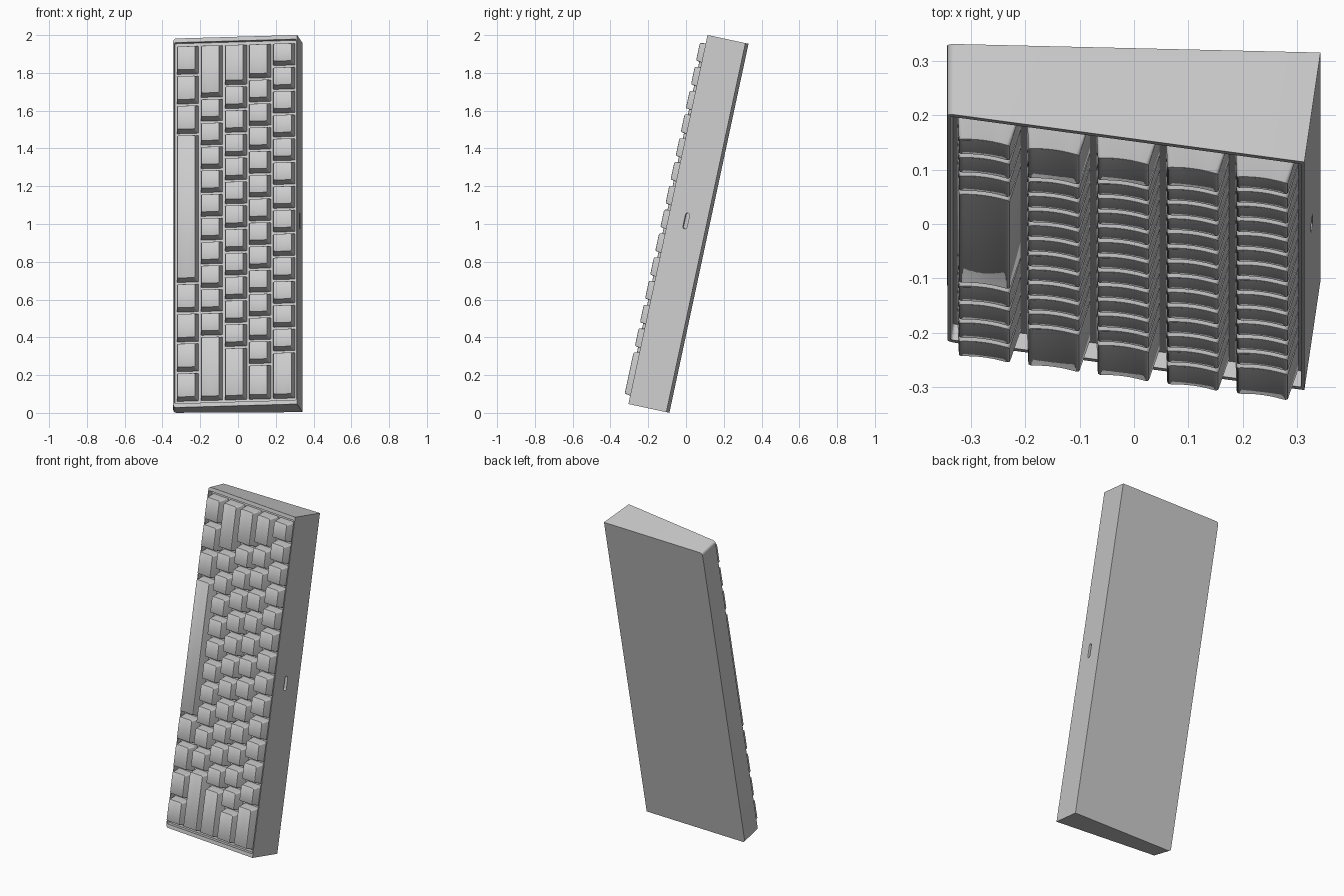
import bpy, bmesh, math
from mathutils import Matrix, Vector

if "Cube" in bpy.data.objects:
    bpy.data.objects.remove(bpy.data.objects["Cube"])

# Board frame: a = across the rows, b = along the board, c = out of the key face
T = math.radians(12.1)
N = Vector((0, math.cos(T), -math.sin(T)))
L = Vector((0, math.sin(T), math.cos(T)))
X = Vector((1, 0, 0))
E = 0.9906 * X - 0.137 * N
M = -0.137 * X - 0.9906 * N
E.normalize()
M.normalize()
O = -0.015 * X - 0.2627 * N + 0.981 * L
FRAME = Matrix(((E.x, L.x, M.x, O.x), (E.y, L.y, M.y, O.y),
                (E.z, L.z, M.z, O.z), (0, 0, 0, 1)))
LENGTH, U = 1.998, 0.1288


def add(name, mesh, loc=(0, 0, 0)):
    ob = bpy.data.objects.new(name, mesh)
    bpy.context.collection.objects.link(ob)
    ob.matrix_world = FRAME @ Matrix.Translation(loc)
    return ob


def finish(bm, name):
    bmesh.ops.recalc_face_normals(bm, faces=bm.faces)
    me = bpy.data.meshes.new(name)
    bm.to_mesh(me)
    bm.free()
    return me


def smooth(ob, angle):
    bpy.ops.object.select_all(action='DESELECT')
    ob.select_set(True)
    bpy.context.view_layer.objects.active = ob
    bpy.ops.object.shade_smooth_by_angle(angle=math.radians(angle))


def box_cutter(name, size, loc, round_axis, radius):
    bm = bmesh.new()
    bmesh.ops.create_cube(bm, size=1)
    bmesh.ops.scale(bm, vec=size, verts=bm.verts)
    edges = [e for e in bm.edges
             if abs((e.verts[0].co - e.verts[1].co)[round_axis]) > 1e-5]
    bmesh.ops.bevel(bm, geom=edges, offset=radius, segments=4, profile=0.5, affect='EDGES')
    ob = add(name, finish(bm, name), loc)
    ob.hide_render = True
    ob.hide_viewport = True
    return ob


# Wedge-shaped case, with the thin side's end corners rounded
section = [(-0.331, 0), (0.331, 0), (0.3322, -0.2077), (-0.3491, -0.130)]
bm = bmesh.new()
ends = [[bm.verts.new((a, s * LENGTH / 2, c)) for a, c in section] for s in (-1, 1)]
for ring in ends:
    bm.faces.new(ring)
for i in range(4):
    j = (i + 1) % 4
    bm.faces.new((ends[0][i], ends[0][j], ends[1][j], ends[1][i]))
corners = [bm.edges.get((r[0], r[3])) for r in ends]
bmesh.ops.bevel(bm, geom=corners, offset=0.016, segments=5, profile=0.5, affect='EDGES')
case = add("case", finish(bm, "case"))
smooth(case, 30)

# Recessed key well and the cable port
cutters = [
    box_cutter("key_well_cutter", (0.650, LENGTH - 0.044, 0.06), (0, 0, 0), 2, 0.006),
    box_cutter("port_cutter", (0.06, 0.085, 0.022), (0.332, 0.013, -0.097), 0, 0.0105),
]
for c in cutters:
    mod = case.modifiers.new(c.name, 'BOOLEAN')
    mod.operation, mod.solver, mod.object = 'DIFFERENCE', 'EXACT', c


def key_mesh(units):
    """Tapered keycap with rounded corners and a shallow dished top."""
    # rings: (inset from base, height, corner radius, dish depth)
    levels = [(0, -0.029, 0.004, 0), (0.0105, 0.030, 0.007, 0.003),
              (0.0115, 0.0335, 0.007, 0.004), (0.014, 0.035, 0.007, 0.004)]
    bm = bmesh.new()
    rings = []
    for inset, h, r, dish in levels:
        w = (U - 0.012) / 2 - inset
        l = (units * U - 0.012) / 2 - inset
        arc = [(w - r + r * math.sin(t), l - r + r * math.cos(t))
               for t in (math.pi / 2 * k / 4 for k in range(5))]
        flat = [((w - r) * f, l) for f in (-0.67, -0.33, 0, 0.33, 0.67)]
        line = [(-a, b) for a, b in reversed(arc)] + flat + arc
        z = [h - dish * (1 - (a / w) ** 2) for a, b in line]
        rings.append(([bm.verts.new((a, b, c)) for (a, b), c in zip(line, z)],
                      [bm.verts.new((a, -b, c)) for (a, b), c in zip(line, z)]))
    loops = [top + low[::-1] for top, low in rings]
    n = len(loops[0])
    for p, q in zip(loops, loops[1:]):
        for i in range(n):
            j = (i + 1) % n
            bm.faces.new((p[i], p[j], q[j], q[i]))
    top, low = rings[-1]
    for i in range(len(top) - 1):
        bm.faces.new((top[i], top[i + 1], low[i + 1], low[i]))
    bm.faces.new(loops[0])
    return finish(bm, "keycap")


# Key rows, number row first; widths in key units from the upper end down
rows = {
    "number_row": [1] * 13 + [2],
    "upper_letter_row": [1.5] + [1] * 12 + [1.5],
    "home_row": [1.75] + [1] * 11 + [2.25],
    "lower_letter_row": [2.25] + [1] * 10 + [2.75],
    "space_row": [1.25] * 3 + [6.25] + [1.25] * 4,
}
meshes = {}
for r, (row, widths) in enumerate(rows.items()):
    b = 7.5 * U
    for i, w in enumerate(widths):
        new = w not in meshes
        if new:
            meshes[w] = key_mesh(w)
        key = add(f"{row}_key_{i + 1}", meshes[w], ((2 - r) * U, b - w * U / 2, 0))
        if new:
            smooth(key, 35)
        b -= w * U
